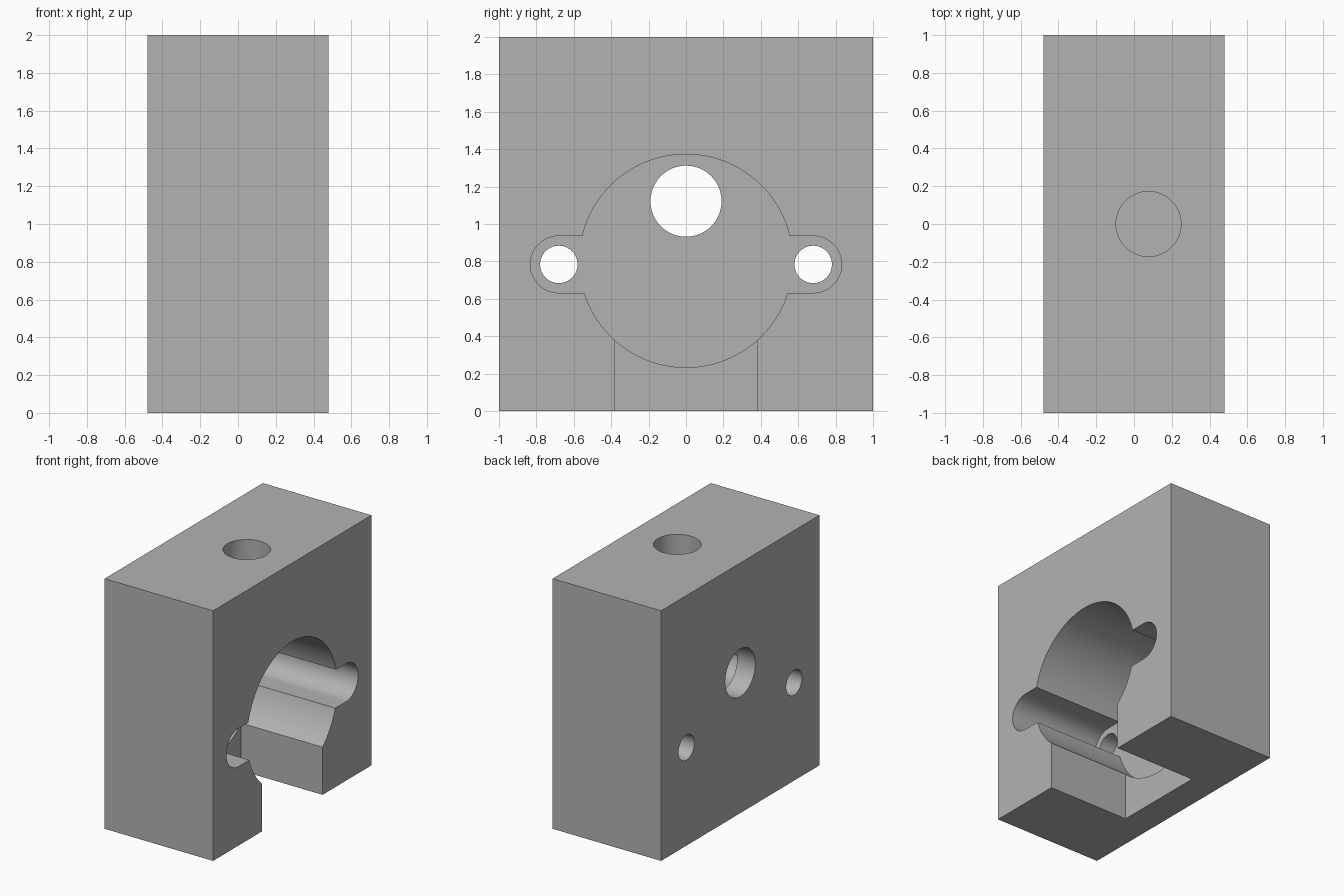
import bpy
from math import pi

if "Cube" in bpy.data.objects:
    bpy.data.objects.remove(bpy.data.objects["Cube"], do_unlink=True)

HALF = 0.48            # half thickness of the block
FLOOR = -0.32          # pocket floor
SLOT_FLOOR = -0.24     # slot floor, slightly shallower
EAR_Y, EAR_Z = 0.68, 0.784
OUT = 0.7              # cutters reach past the faces


def box(name, x, y, z):
    """Box from (min, max) ranges along each axis."""
    ranges = (x, y, z)
    bpy.ops.mesh.primitive_cube_add(size=1, location=[sum(r) / 2 for r in ranges])
    obj = bpy.context.object
    obj.name = name
    obj.scale = [r[1] - r[0] for r in ranges]
    bpy.ops.object.transform_apply(location=True, rotation=True, scale=True)
    return obj


def bore(name, radius, y, z, x0, x1):
    """Cylinder lying along x."""
    bpy.ops.mesh.primitive_cylinder_add(
        vertices=96, radius=radius, depth=x1 - x0,
        location=((x0 + x1) / 2, y, z), rotation=(0, pi / 2, 0))
    bpy.context.object.name = name
    return bpy.context.object


def cut(target, cutter):
    """Subtract the cutter and remove it."""
    bpy.ops.object.select_all(action='DESELECT')
    bpy.context.view_layer.objects.active = target
    target.select_set(True)
    mod = target.modifiers.new("cut", 'BOOLEAN')
    mod.operation = 'DIFFERENCE'
    mod.solver = 'EXACT'
    mod.object = cutter
    bpy.ops.object.modifier_apply(modifier=mod.name)
    bpy.data.objects.remove(cutter, do_unlink=True)


# Main block
block = box("mounting_block", (-HALF, HALF), (-1, 1), (0, 2))

# Round pocket open on the right face, with a slot down to the base
cut(block, bore("pocket", 0.57, 0, 0.803, FLOOR, OUT))
cut(block, box("slot", (SLOT_FLOOR, OUT), (-0.383, 0.383), (-0.2, 0.6)))

# Rounded ears beside the pocket, each with a screw hole through the wall
for side in (-1, 1):
    y = side * EAR_Y
    cut(block, bore("ear_end", 0.152, y, EAR_Z, FLOOR, OUT))
    cut(block, box("ear_channel", (FLOOR, OUT), sorted((side * 0.3, y)),
                   (EAR_Z - 0.152, EAR_Z + 0.152)))
    cut(block, bore("screw_hole", 0.1, y, EAR_Z, -OUT, 0))

# Shaft hole through the wall
cut(block, bore("shaft_hole", 0.19, 0, 1.122, -OUT, 0))

# Blind hole in the top
bpy.ops.mesh.primitive_cylinder_add(vertices=96, radius=0.172, depth=0.8,
                                    location=(0.077, 0, 2))
cut(block, bpy.context.object)

# Plain grey finish
grey = bpy.data.materials.new("grey")
grey.use_nodes = True
colour = (0.45, 0.45, 0.45, 1)
grey.diffuse_color = colour
grey.node_tree.nodes["Principled BSDF"].inputs["Base Color"].default_value = colour
block.data.materials.clear()
block.data.materials.append(grey)

bpy.ops.object.select_all(action='DESELECT')
block.select_set(True)
bpy.context.view_layer.objects.active = block
bpy.ops.object.shade_smooth_by_angle(angle=pi / 9)
